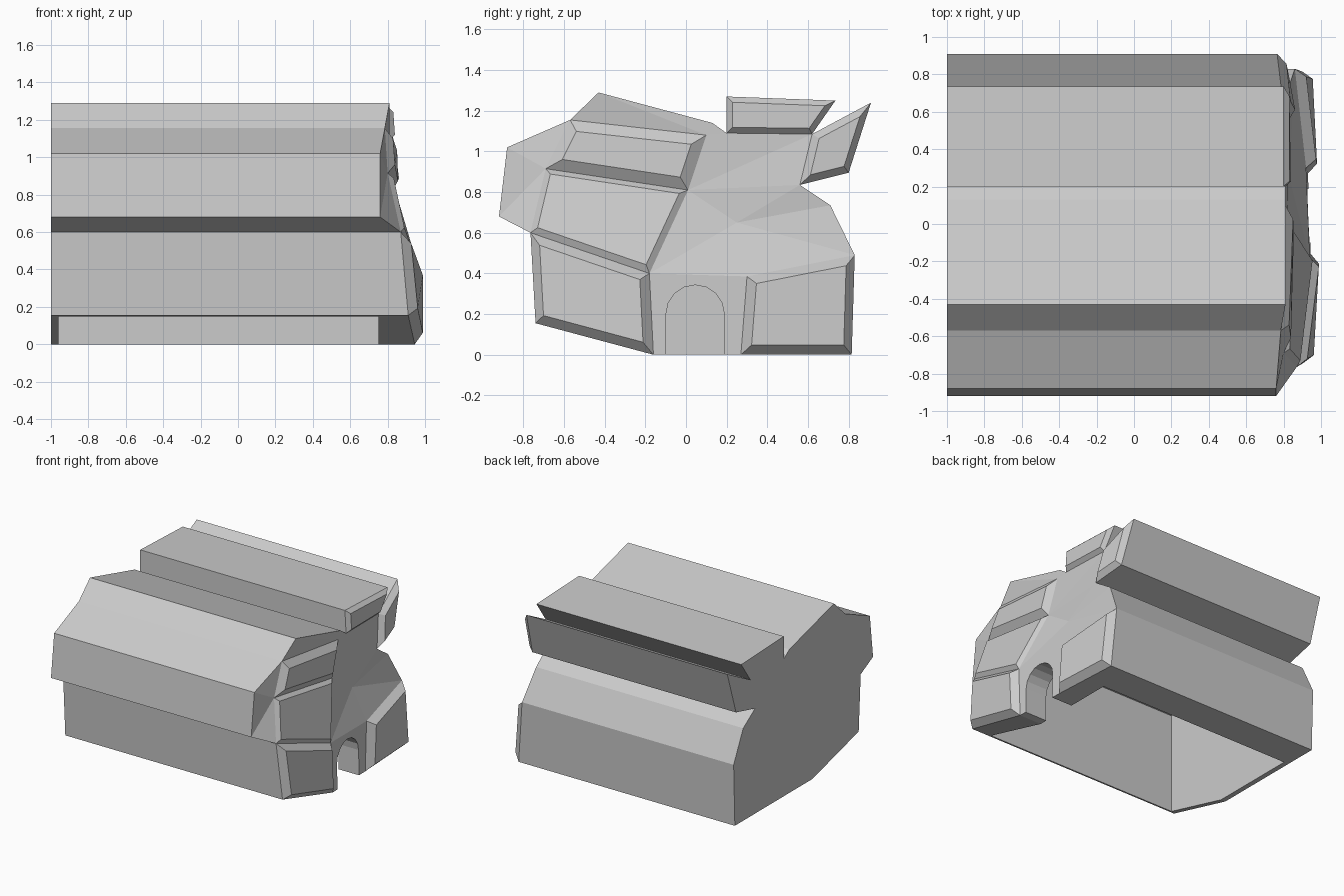
import bpy, bmesh, math

if "Cube" in bpy.data.objects:
    bpy.data.objects.remove(bpy.data.objects["Cube"])

# Outline of the facade: (y, z, x of the front end), clockwise from lower front corner
OUTLINE = [(-.74, .155, .91), (-.765, .60, .87), (-.92, .68, .76), (-.88, 1.02, .76),
           (-.57, 1.155, .785), (-.43, 1.29, .81), (.13, 1.14, .81), (.20, 1.09, .81),
           (.20, 1.27, .80), (.735, 1.25, .80), (.62, 1.085, .80), (.91, 1.24, .765),
           (.80, .895, .79), (.56, .835, .83), (.71, .735, .82), (.83, .49, .86),
           (.815, 0, .90), (.27, 0, .93), (-.16, 0, .945)]
# Interior facade points, numbered on from the outline
INNER = [(-.18, .40, .94), (.01, .81, .82), (.10, 1.08, .81),
         (.25, .65, .83), (.30, .385, .92), (-.69, .915, .80)]
N = len(OUTLINE)
A, B, C, D, E, F = range(N, N + 6)

# Raised panels: corners, inset width, relief
PANELS = [((0, 1, A, 18), .045, .05), ((17, E, 15, 16), .045, .055),
          ((1, F, B, A), .03, .025), ((F, 4, C, B), .055, .04),
          ((7, 8, 9, 10), .028, .03), ((10, 11, 12, 13), .035, .04)]
PLAIN = [(1, 2, F), (2, 3, F), (3, 4, F), (4, 5, C), (5, 6, C), (6, 7, C),
         (C, 7, 10, B), (B, 10, 13), (B, 13, D), (A, B, D), (A, D, E),
         (D, 13, 14), (D, 14, 15), (D, 15, E), (18, A, E, 17)]


def add_object(name, bm):
    mesh = bpy.data.meshes.new(name)
    bm.to_mesh(mesh)
    bm.free()
    ob = bpy.data.objects.new(name, mesh)
    bpy.context.collection.objects.link(ob)
    return ob


def prism(name, profile, x0, x1):
    bm = bmesh.new()
    face = bm.faces.new([bm.verts.new((x0, y, z)) for y, z in profile])
    ext = bmesh.ops.extrude_face_region(bm, geom=[face])['geom']
    for v in ext:
        if isinstance(v, bmesh.types.BMVert):
            v.co.x = x1
    bmesh.ops.recalc_face_normals(bm, faces=bm.faces)
    return add_object(name, bm)


# Rock body: extruded outline closed by the faceted facade
bm = bmesh.new()
front = [bm.verts.new((x, y, z)) for y, z, x in OUTLINE + INNER]
back = [bm.verts.new((-1, y, z)) for y, z, x in OUTLINE]
bm.faces.new(back)
for i in range(N):
    j = (i + 1) % N
    bm.faces.new((front[i], front[j], back[j], back[i]))
for ids in PLAIN:
    bm.faces.new([front[i] for i in ids])
panels = [(bm.faces.new([front[i] for i in ids]), t, d) for ids, t, d in PANELS]
bmesh.ops.recalc_face_normals(bm, faces=bm.faces)

# Raised stone panels
for face, t, d in panels:
    bmesh.ops.inset_individual(bm, faces=[face], thickness=t, depth=d,
                               use_even_offset=True)
body = add_object("rock_house", bm)

# Hollow interior, open underneath
cavity = prism("cavity_cutter", [(-.72, -.1), (-.72, .95), (-.4, .98), (.45, .8),
                                 (.55, .7), (.55, -.1)], -.96, .75)
# Arched doorway
arc = [(.045 + .143 * math.cos(math.pi * k / 8), .2 + .143 * math.sin(math.pi * k / 8))
       for k in range(9)]
door = prism("door_cutter", [(.188, -.1)] + arc + [(-.098, -.1)], .6, 1.2)

bpy.context.view_layer.objects.active = body
for cutter in (cavity, door):
    mod = body.modifiers.new(cutter.name, 'BOOLEAN')
    mod.operation = 'DIFFERENCE'
    mod.solver = 'EXACT'
    mod.object = cutter
    bpy.ops.object.modifier_apply(modifier=mod.name)
    cutter.hide_render = True
    cutter.hide_set(True)
